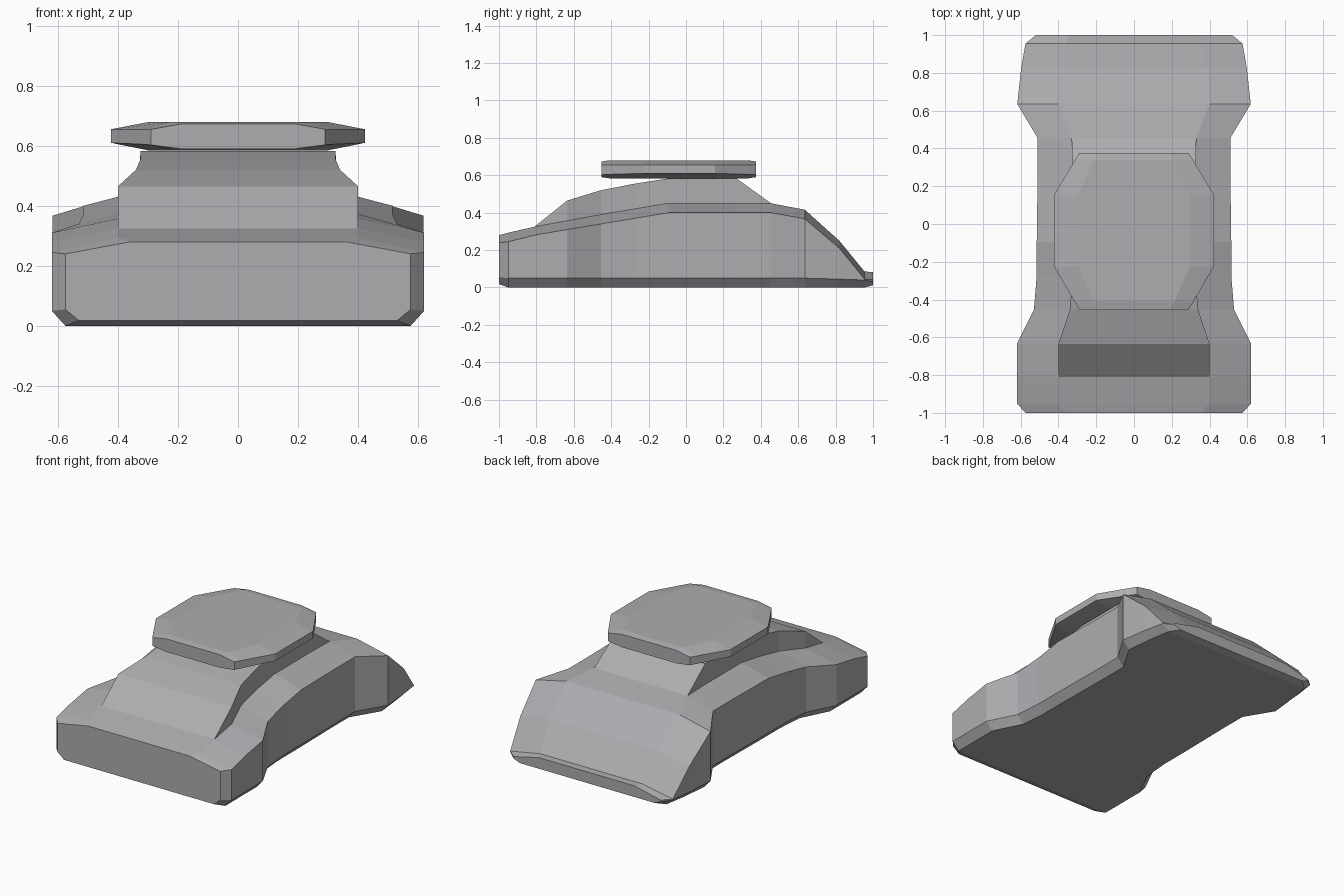
import bpy, bmesh

# Dark grey paint shared by all parts
paint = bpy.data.materials.new("dark_grey")
paint.diffuse_color = (0.42, 0.415, 0.435, 1.0)


def loft(name, sections):
    """Skin mirrored half-sections: each is (y, [(x, z), ...]) from bottom to top."""
    bm = bmesh.new()
    rings = []
    for y, half in sections:
        outline = half + [(-x, z) for x, z in reversed(half)]
        rings.append([bm.verts.new((x, y, z)) for x, z in outline])
    n = len(rings[0])
    for a, b in zip(rings, rings[1:]):
        for i in range(n):
            j = (i + 1) % n
            bm.faces.new((a[i], a[j], b[j], b[i]))
    bm.faces.new(rings[0])
    bm.faces.new(rings[-1])
    bmesh.ops.remove_doubles(bm, verts=bm.verts, dist=0.0005)
    bmesh.ops.recalc_face_normals(bm, faces=bm.faces)
    mesh = bpy.data.meshes.new(name)
    bm.to_mesh(mesh)
    bm.free()
    mesh.materials.append(paint)
    obj = bpy.data.objects.new(name, mesh)
    bpy.context.collection.objects.link(obj)
    return obj


# Body: y, half width, base z, skirt z, side top z, inner half width, shoulder z, cabin z
stations = [
    (-1.00, 0.575, 0.018, 0.055, 0.24, 0.36, 0.28, 0.28),
    (-0.95, 0.62, 0.0, 0.05, 0.245, 0.40, 0.293, 0.293),
    (-0.81, 0.62, 0.0, 0.05, 0.28, 0.40, 0.325, 0.325),
    (-0.635, 0.62, 0.0, 0.05, 0.31, 0.40, 0.357, 0.465),
    (-0.455, 0.53, 0.0, 0.05, 0.34, 0.34, 0.39, 0.52),
    (-0.275, 0.515, 0.0, 0.05, 0.37, 0.325, 0.42, 0.555),
    (-0.095, 0.515, 0.0, 0.05, 0.40, 0.325, 0.45, 0.583),
    (0.27, 0.51, 0.0, 0.05, 0.40, 0.325, 0.45, 0.583),
    (0.455, 0.51, 0.0, 0.05, 0.40, 0.33, 0.45, 0.45),
    (0.635, 0.618, 0.0, 0.05, 0.367, 0.40, 0.416, 0.416),
    (0.82, 0.598, 0.0, 0.045, 0.21, 0.39, 0.25, 0.25),
    (0.955, 0.575, 0.0, 0.04, 0.045, 0.36, 0.085, 0.085),
    (1.00, 0.52, 0.012, 0.03, 0.042, 0.34, 0.083, 0.083),
]
loft("vehicle_body", [
    (y, [(w - 0.045, base), (w, skirt), (w, side), (inner, shoulder), (inner, cabin)])
    for y, w, base, skirt, side, inner, shoulder, cabin in stations])

# Roof plate: y, edge half width, edge z range, flat half width, flat z range
plate = [
    (-0.452, 0.29, 0.603, 0.655, 0.19, 0.59, 0.673),
    (-0.41, 0.315, 0.605, 0.655, 0.215, 0.584, 0.68),
    (-0.225, 0.423, 0.61, 0.655, 0.295, 0.584, 0.68),
    (0.155, 0.423, 0.61, 0.655, 0.295, 0.584, 0.68),
    (0.335, 0.315, 0.605, 0.655, 0.215, 0.584, 0.68),
    (0.375, 0.29, 0.603, 0.655, 0.19, 0.59, 0.673),
]
loft("roof_plate", [
    (y, [(flat, low), (edge, edge_low), (edge, edge_high), (flat, high)])
    for y, edge, edge_low, edge_high, flat, low, high in plate])
